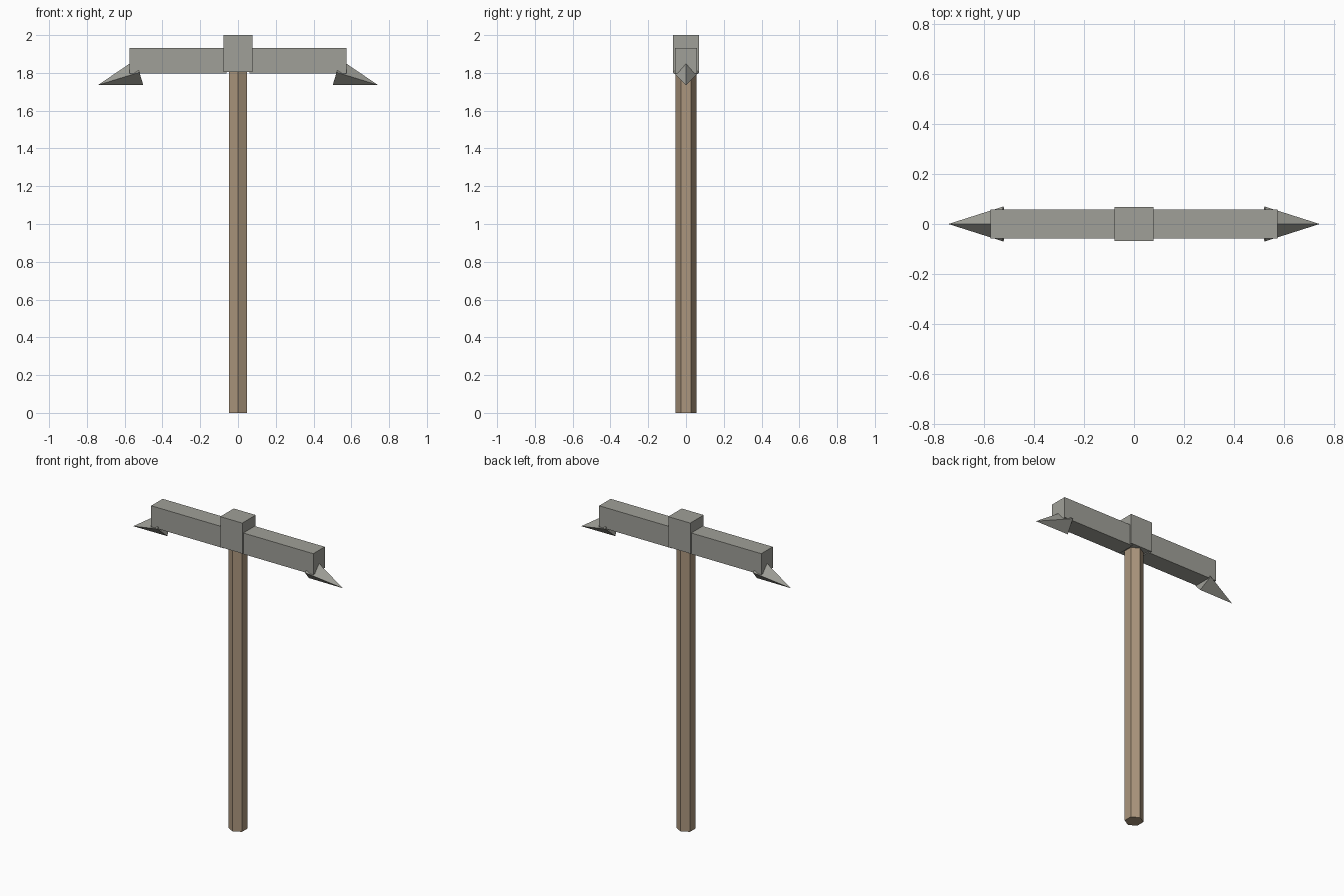
import bpy, math

if "Cube" in bpy.data.objects:
    bpy.data.objects.remove(bpy.data.objects["Cube"])


def material(name, rgb):
    m = bpy.data.materials.new(name)
    m.diffuse_color = (*rgb, 1)
    m.use_nodes = True
    m.node_tree.nodes["Principled BSDF"].inputs["Base Color"].default_value = m.diffuse_color
    return m


wood = material("wood", (0.41, 0.305, 0.205))
stone = material("stone", (0.35, 0.35, 0.315))


def finish(name, mat):
    ob = bpy.context.object
    ob.name = name
    ob.data.materials.append(mat)
    return ob


def box(name, x, y, z, mat):
    """Box from (min, max) ranges."""
    mid = [(a + b) / 2 for a, b in (x, y, z)]
    bpy.ops.mesh.primitive_cube_add(size=1, location=mid)
    ob = finish(name, mat)
    ob.scale = [b - a for a, b in (x, y, z)]
    return ob


# Six-sided shaft, with corners facing front and back
HANDLE_TOP = 1.81
bpy.ops.mesh.primitive_cylinder_add(vertices=6, radius=0.055, depth=HANDLE_TOP,
                                    location=(0, 0, HANDLE_TOP / 2))
finish("handle", wood)

# Central block that holds the head on the shaft
box("head_block", (-0.078, 0.078), (-0.068, 0.068), (1.805, 2.0), stone)

# Arms and drooping four-sided points on both sides
TILT, LENGTH = math.radians(17.2), 0.23
for side, s in (("left", -1), ("right", 1)):
    box(f"{side}_arm", sorted((s * 0.06, s * 0.574)), (-0.058, 0.058),
        (1.798, 1.933), stone)
    centre = (s * (0.742 - LENGTH / 2 * math.cos(TILT)), 0,
              1.735 + LENGTH / 2 * math.sin(TILT))
    bpy.ops.mesh.primitive_cone_add(vertices=4, radius1=0.07, radius2=0,
                                    depth=LENGTH, location=centre,
                                    rotation=(0, s * (math.pi / 2 + TILT), 0))
    finish(f"{side}_point", stone)
